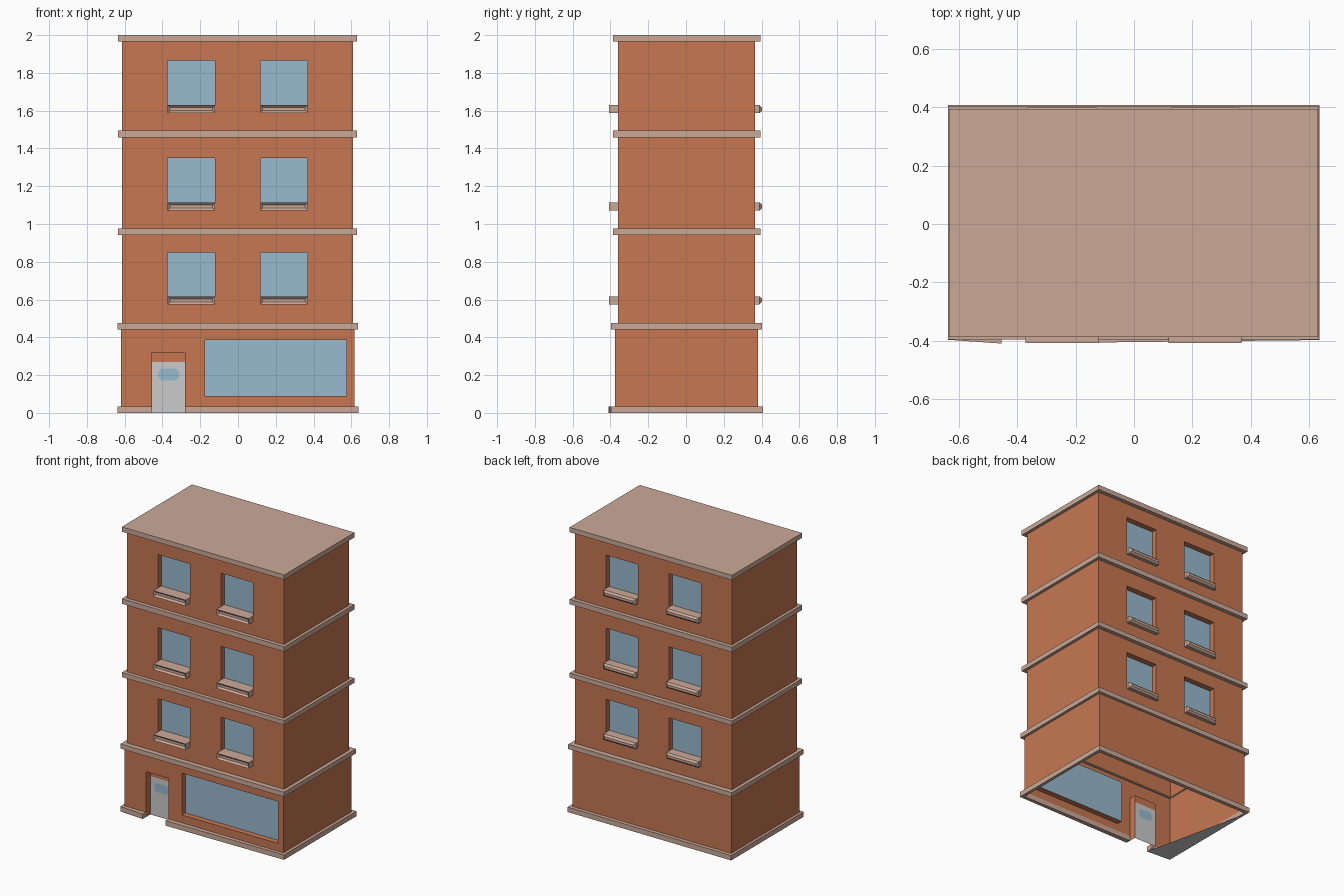
import bpy, bmesh
from mathutils import Vector

if "Cube" in bpy.data.objects:
    bpy.data.objects.remove(bpy.data.objects["Cube"])


def mat(name, rgb):
    m = bpy.data.materials.new(name)
    m.diffuse_color = (*rgb, 1)
    m.use_nodes = True
    m.node_tree.nodes["Principled BSDF"].inputs["Base Color"].default_value = m.diffuse_color
    return m


BRICK = mat("brick orange", (0.57, 0.185, 0.083))
STONE = mat("stone tan", (0.595, 0.40, 0.315))
GLASS = mat("window blue", (0.315, 0.49, 0.615))
GREY = mat("door grey", (0.597, 0.597, 0.597))


def finish(bm, name, *mats):
    me = bpy.data.meshes.new(name)
    bm.to_mesh(me)
    bm.free()
    for m in mats:
        me.materials.append(m)
    ob = bpy.data.objects.new(name, me)
    bpy.context.collection.objects.link(ob)
    return ob


def face(bm, pts, normal, idx=0):
    """Add a face turned toward the given normal."""
    f = bm.faces.new([bm.verts.new(p) for p in pts])
    f.normal_update()
    if f.normal.dot(Vector(normal)) < 0:
        f.normal_flip()
    f.material_index = idx


def panel(bm, xa, xb, y, za, zb, s, idx=0):
    face(bm, [(xa, y, za), (xb, y, za), (xb, y, zb), (xa, y, zb)], (0, s, 0), idx)


def facade(bm, x0, x1, y, z0, z1, s, holes):
    """Wall sheet facing s*y with recessed openings (xa, xb, za, zb, depth, split, idx)."""
    xs = sorted({x0, x1, *[v for h in holes for v in h[:2]]})
    zs = sorted({z0, z1, *[v for h in holes for v in h[2:4]]})
    for xa, xb in zip(xs, xs[1:]):
        for za, zb in zip(zs, zs[1:]):
            cx, cz = (xa + xb) / 2, (za + zb) / 2
            if not any(h[0] < cx < h[1] and h[2] < cz < h[3] for h in holes):
                panel(bm, xa, xb, y, za, zb, s)
    for xa, xb, za, zb, d, split, idx in holes:
        yi = y - s * d
        for x, n in ((xa, 1), (xb, -1)):
            face(bm, [(x, y, za), (x, yi, za), (x, yi, zb), (x, y, zb)], (n, 0, 0))
        for z, n in ((za, 1), (zb, -1)):
            if z > 0:
                face(bm, [(xa, y, z), (xb, y, z), (xb, yi, z), (xa, yi, z)], (0, 0, n))
        panel(bm, xa, xb, yi, za, split, s, idx)
        if split < zb:
            panel(bm, xa, xb, yi, split, zb, s)


def storey(name, x0, x1, y0, y1, z0, z1, front, back):
    bm = bmesh.new()
    facade(bm, x0, x1, y0, z0, z1, -1, front)
    facade(bm, x0, x1, y1, z0, z1, 1, back)
    for x, n in ((x0, -1), (x1, 1)):
        face(bm, [(x, y0, z0), (x, y1, z0), (x, y1, z1), (x, y0, z1)], (n, 0, 0))
    return finish(bm, name, BRICK, GLASS, GREY)


def prism(name, pts, z0, z1, m):
    bm = bmesh.new()
    f = bm.faces.new([bm.verts.new((x, y, z0)) for x, y in pts])
    r = bmesh.ops.extrude_face_region(bm, geom=[f], use_keep_orig=True)
    for v in r["geom"]:
        if isinstance(v, bmesh.types.BMVert):
            v.co.z = z1
    bmesh.ops.recalc_face_normals(bm, faces=bm.faces)
    return finish(bm, name, m)


def rect(x0, x1, y0, y1):
    return [(x0, y0), (x1, y0), (x1, y1), (x0, y1)]


def ledge(name, outer, inner, z0, z1, roof=False):
    """Projecting band round the building; hollow inside, capped when it is the roof."""
    bm = bmesh.new()
    o, i = rect(*outer), rect(*inner)
    for k in range(4):
        a, b, c, d = o[k], o[k - 1], i[k - 1], i[k]
        n = ((a[0] + b[0]) / 2, (a[1] + b[1]) / 2, 0)
        face(bm, [(*a, z0), (*b, z0), (*b, z1), (*a, z1)], n)
        face(bm, [(*a, z0), (*b, z0), (*c, z0), (*d, z0)], (0, 0, -1))
        if not roof:
            face(bm, [(*a, z1), (*b, z1), (*c, z1), (*d, z1)], (0, 0, 1))
    if roof:
        face(bm, [(*p, z1) for p in o], (0, 0, 1))
    finish(bm, name, STONE)


def sill(name, x0, x1, y_in, y_out, z0, z1):
    """Box with chamfered outer edges."""
    bm = bmesh.new()
    bmesh.ops.create_cube(bm, size=1)
    for v in bm.verts:
        v.co = (x0 if v.co.x < 0 else x1, y_in if v.co.y < 0 else y_out, z0 if v.co.z < 0 else z1)
    edges = [e for e in bm.edges if all(abs(v.co.y - y_out) < 1e-5 for v in e.verts)]
    bmesh.ops.bevel(bm, geom=edges, offset=0.012, segments=1, affect='EDGES')
    bmesh.ops.recalc_face_normals(bm, faces=bm.faces)
    finish(bm, name, STONE)


GROUND = (-0.62, 0.616, -0.375, 0.382)
UPPER = (-0.614, 0.61, -0.36, 0.366)
BAND = (-0.634, 0.631, -0.387, 0.394)

# Ground floor: door recess and shop window
door = (-0.455, -0.28, 0.0, 0.32, 0.05, 0.27, 2)
shop = (-0.175, 0.575, 0.09, 0.385, 0.04, 0.385, 1)
storey("ground_floor_walls", *GROUND, 0.0, 0.445, [door, shop], [])

# Door light: thin chamfered plate
bm = bmesh.new()
c, xa, xb, za, zb = 0.018, -0.422, -0.312, 0.172, 0.235
outline = [(xa + c, za), (xb - c, za), (xb, za + c), (xb, zb - c),
           (xb - c, zb), (xa + c, zb), (xa, zb - c), (xa, za + c)]
for y, s in ((-0.328, -1), (-0.322, 1)):
    face(bm, [(x, y, z) for x, z in outline], (0, s, 0))
finish(bm, "door_window", GLASS)

# Base plinth, open at the door
prism("base_plinth", [(-0.455, -0.41), (-0.638, -0.397), (-0.638, 0.408), (0.637, 0.408),
                      (0.637, -0.398), (-0.28, -0.408), (-0.28, -0.374), (0.615, -0.374),
                      (0.615, 0.381), (-0.619, 0.381), (-0.619, -0.374), (-0.455, -0.374)],
      0.0, 0.035, STONE)

# Partial underside
bm = bmesh.new()
face(bm, [(-0.637, 0.407, -0.0005), (-0.637, -0.397, -0.0005), (-0.456, -0.409, -0.0005)], (0, 0, -1))
finish(bm, "underside", GREY)

# Upper floors with windows and sills on front and back
floors = [(0.445, 0.96, 0.575, 0.85), (0.96, 1.475, 1.072, 1.35), (1.475, 1.999, 1.588, 1.865)]
for n, (z0, z1, wz0, wz1) in enumerate(floors, 1):
    holes = [(x, x + 0.25, wz0, wz1, 0.04, wz1, 1) for x in (-0.372, 0.118)]
    storey(f"floor_{n}_walls", *UPPER, z0, z1, holes, holes)
    for h in holes:
        for side, y, s, out in (("front", UPPER[2], -1, -0.396), ("back", UPPER[3], 1, 0.402)):
            sill(f"{side}_sill_{n}", h[0], h[1], y - s * 0.039, out, wz0, wz0 + 0.041)

# Ledges between floors and the roof
ledge("ledge_1", (-0.638, 0.635, -0.396, 0.403), UPPER, 0.442, 0.475)
ledge("ledge_2", BAND, UPPER, 0.943, 0.975)
ledge("ledge_3", BAND, UPPER, 1.459, 1.494)
ledge("roof", BAND, UPPER, 1.966, 2.0, roof=True)
